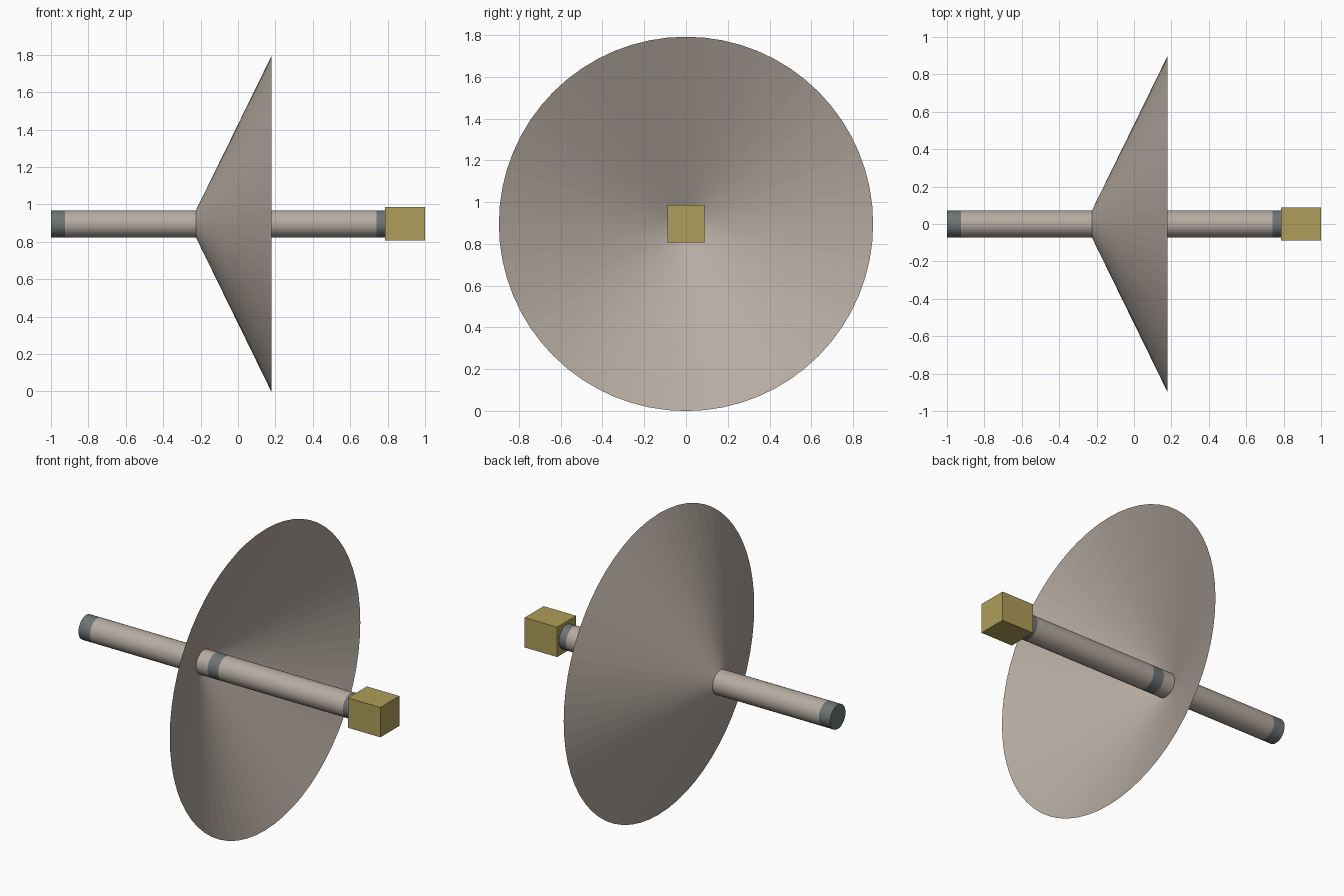
import bpy, bmesh, math

if "Cube" in bpy.data.objects:
    bpy.data.objects.remove(bpy.data.objects["Cube"])

CZ = 0.896   # height of the shared axis
R = 0.072    # pipe radius


def material(name, rgb):
    m = bpy.data.materials.new(name)
    m.diffuse_color = (*rgb, 1)
    m.use_nodes = True
    m.node_tree.nodes["Principled BSDF"].inputs["Base Color"].default_value = m.diffuse_color
    return m


beige = material("warm grey", (0.47, 0.41, 0.36))
slate = material("slate grey", (0.155, 0.175, 0.178))
gold = material("dull gold", (0.43, 0.34, 0.10))


def revolve(name, profile, sides, mats, pick=lambda x: 0, caps=True):
    """Spin (x, radius) points around the x axis; pick colours each face by x."""
    bm = bmesh.new()
    rings = [[bm.verts.new((x, r * math.cos(2 * math.pi * i / sides),
                            CZ + r * math.sin(2 * math.pi * i / sides)))
              for i in range(sides)] for x, r in profile]
    for a, b in zip(rings, rings[1:]):
        for i in range(sides):
            j = (i + 1) % sides
            bm.faces.new((a[i], b[i], b[j], a[j]))
    if caps:
        bm.faces.new(rings[0])
        bm.faces.new(rings[-1])
    bmesh.ops.recalc_face_normals(bm, faces=bm.faces)
    for f in bm.faces:
        f.material_index = pick(f.calc_center_median().x)
    me = bpy.data.meshes.new(name)
    bm.to_mesh(me)
    bm.free()
    for m in mats:
        me.materials.append(m)
    ob = bpy.data.objects.new(name, me)
    bpy.context.collection.objects.link(ob)
    return ob


# rear pipe with a dark end collar
revolve("rear_pipe", [(-1, R), (-0.925, R), (-0.225, R)], 48, [beige, slate],
        lambda x: int(x < -0.93))

# front pipe with a dark collar near each end
revolve("front_pipe", [(-0.225, R), (-0.15, R), (-0.08, R), (0.74, R), (0.79, R)],
        48, [beige, slate], lambda x: int(-0.15 < x < -0.08 or x > 0.74))

# thin conical dish, open towards +x
revolve("dish", [(-0.225, R), (0.178, 0.896)], 64, [beige], caps=False)

# block on the tip
bpy.ops.mesh.primitive_cube_add(size=1, location=(0.893, 0, CZ + 0.001))
block = bpy.context.object
block.name = "tip_block"
block.scale = (0.214, 0.178, 0.178)
block.data.materials.append(gold)
